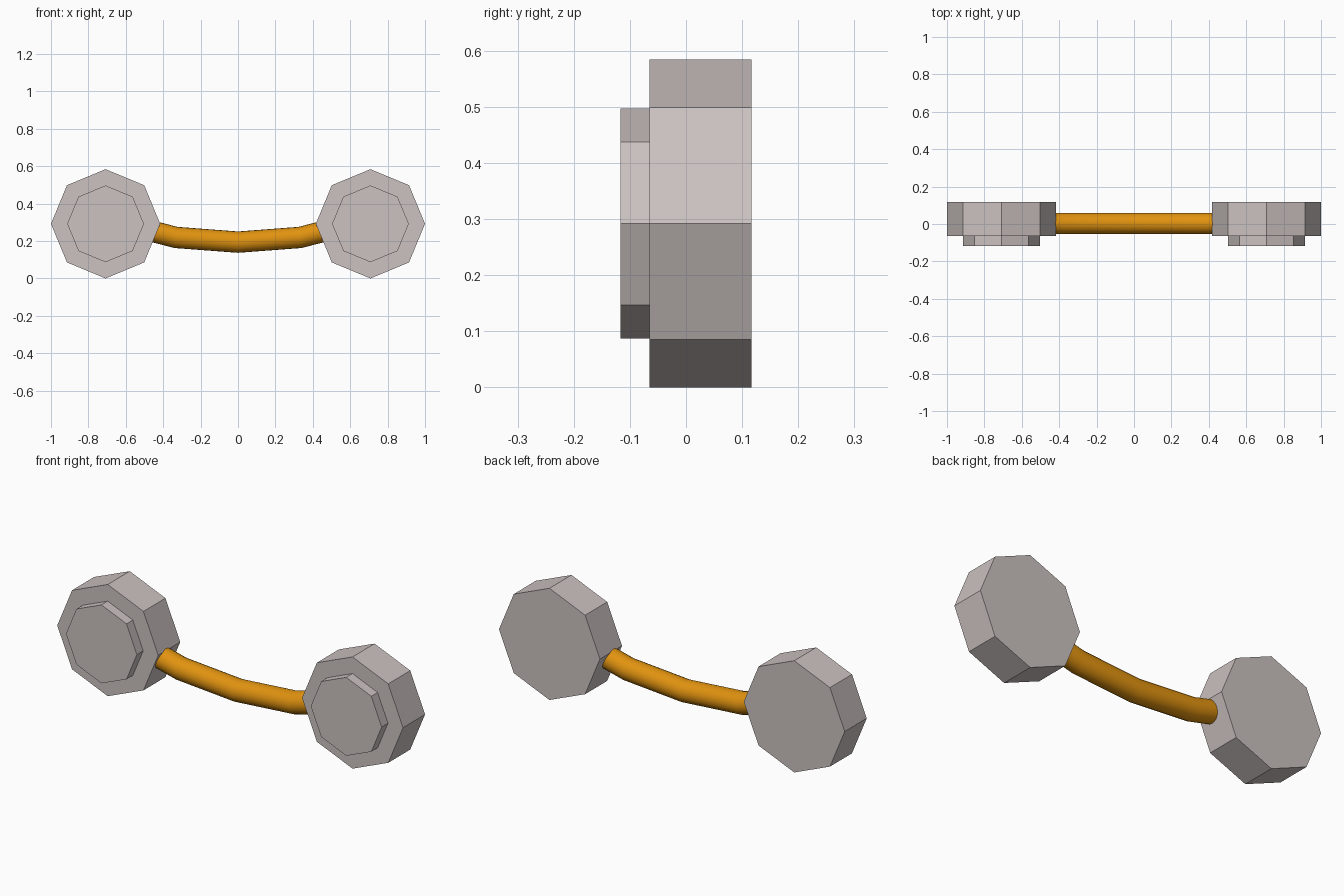
import bpy, bmesh, math
from mathutils import Vector

if "Cube" in bpy.data.objects:
    bpy.data.objects.remove(bpy.data.objects["Cube"])


def material(name, rgb):
    m = bpy.data.materials.new(name)
    m.diffuse_color = (*rgb, 1)
    m.use_nodes = True
    m.node_tree.nodes["Principled BSDF"].inputs["Base Color"].default_value = m.diffuse_color
    return m


GREY = material("pale warm grey", (0.60, 0.54, 0.53))
ORANGE = material("orange", (0.75, 0.29, 0.005))


def add_object(name, bm, mat):
    bmesh.ops.recalc_face_normals(bm, faces=bm.faces)
    me = bpy.data.meshes.new(name)
    bm.to_mesh(me)
    bm.free()
    me.materials.append(mat)
    ob = bpy.data.objects.new(name, me)
    bpy.context.collection.objects.link(ob)
    return ob


def octagon(name, x, z, r, y0, y1):
    """Eight-sided disc with its axis along y."""
    bm = bmesh.new()
    ring = [bm.verts.new((x + r * math.cos(k * math.pi / 4), y0,
                          z + r * math.sin(k * math.pi / 4))) for k in range(8)]
    front = bm.faces.new(ring)
    ext = bmesh.ops.extrude_face_region(bm, geom=[front], use_keep_orig=True)
    moved = [v for v in ext["geom"] if isinstance(v, bmesh.types.BMVert)]
    bmesh.ops.translate(bm, verts=moved, vec=(0, y1 - y0, 0))
    return add_object(name, bm, GREY)


# Two end discs, each with a smaller raised disc on the front
for side, s in (("left", -1), ("right", 1)):
    octagon(side + "_disc", s * 0.708, 0.292, 0.292, -0.065, 0.117)
    octagon(side + "_front_disc", s * 0.708, 0.292, 0.205, -0.117, -0.064)

# Sagging round bar, swept along a mirrored path
half = [(0.0, 0.194), (0.33, 0.219), (0.50, 0.262)]
path = [Vector((-x, 0.003, z)) for x, z in half[:0:-1]] + \
       [Vector((x, 0.003, z)) for x, z in half]
SIDES, R = 20, 0.057
bm = bmesh.new()
rings = []
for i, p in enumerate(path):
    t = (path[min(i + 1, len(path) - 1)] - path[max(i - 1, 0)]).normalized()
    n = Vector((-t.z, 0, t.x))
    rings.append([bm.verts.new(p + R * (math.cos(a) * n + math.sin(a) * Vector((0, 1, 0))))
                  for a in (2 * math.pi * k / SIDES for k in range(SIDES))])
for a, b in zip(rings, rings[1:]):
    for k in range(SIDES):
        j = (k + 1) % SIDES
        bm.faces.new((a[k], a[j], b[j], b[k]))
bm.faces.new(rings[0])
bm.faces.new(rings[-1])
bar = add_object("bar", bm, ORANGE)
bpy.context.view_layer.objects.active = bar
bar.select_set(True)
bpy.ops.object.shade_smooth_by_angle(angle=math.radians(30))
